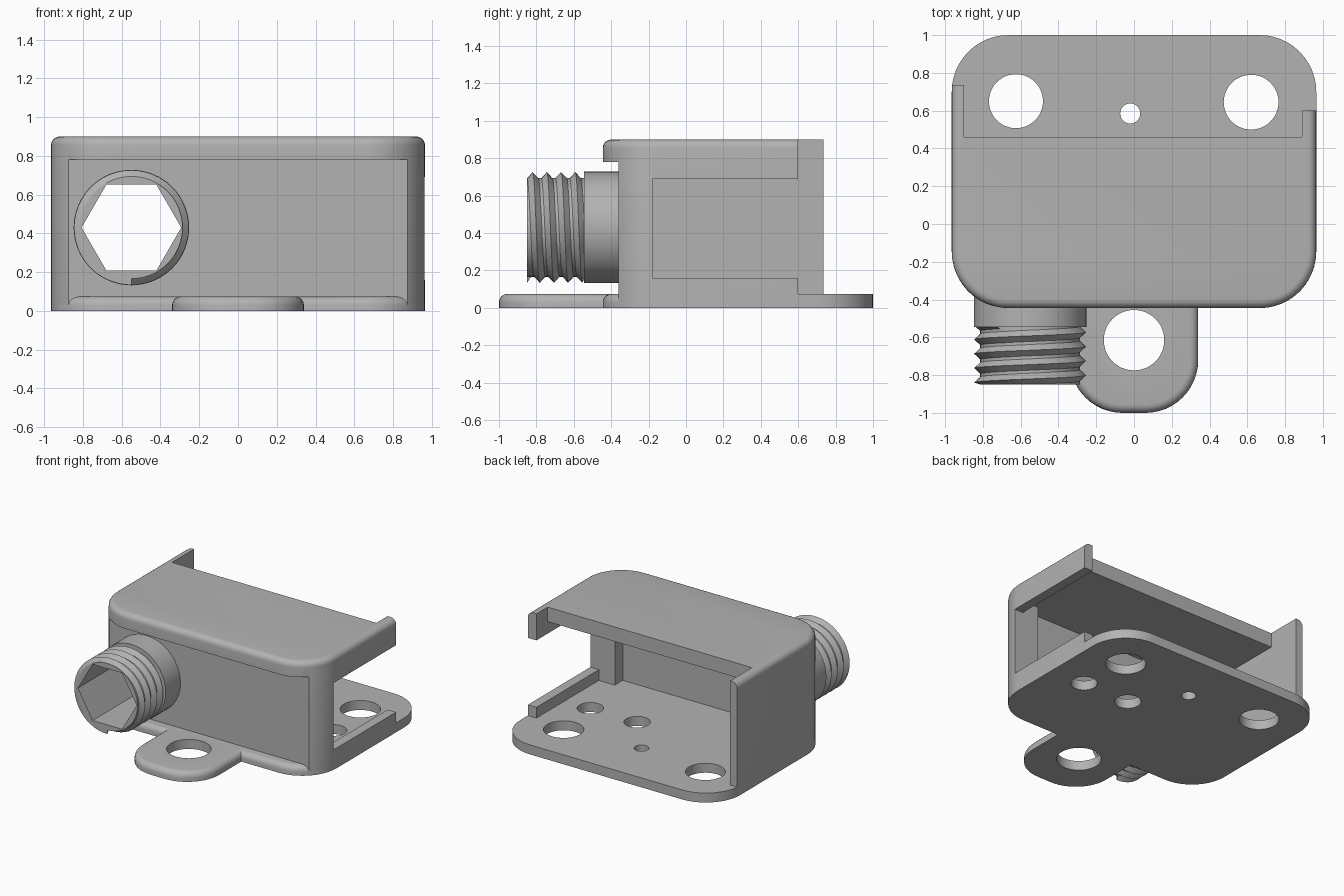
import bpy, bmesh
from math import sin, cos, pi, radians

cube = bpy.data.objects.get("Cube")
if cube:
    bpy.data.objects.remove(cube, do_unlink=True)

GREY = bpy.data.materials.new("light grey plastic")
TONE = (0.45, 0.45, 0.45, 1)
GREY.use_nodes = True
GREY.diffuse_color = TONE
GREY.node_tree.nodes["Principled BSDF"].inputs["Base Color"].default_value = TONE

HALF, FRONT, BACK, TOP, FLOOR = 0.965, -0.445, 1.0, 0.9, 0.075
CORNER, FACE_Y = 0.3, -0.36
SPOUT_X, SPOUT_Z = -0.55, 0.43


def arc(cx, cy, r, a0, a1, n=12):
    angles = [radians(a0 + (a1 - a0) * i / n) for i in range(n + 1)]
    return [(cx + r * cos(a), cy + r * sin(a)) for a in angles]


def make(name, bm):
    bmesh.ops.recalc_face_normals(bm, faces=bm.faces)
    mesh = bpy.data.meshes.new(name)
    bm.to_mesh(mesh)
    bm.free()
    mesh.materials.append(GREY)
    obj = bpy.data.objects.new(name, mesh)
    bpy.context.collection.objects.link(obj)
    return obj


def prism(name, outline, z0, z1, round_top=0):
    """Extrude an outline upward and optionally round its top rim."""
    bm = bmesh.new()
    face = bm.faces.new([bm.verts.new((x, y, z0)) for x, y in outline])
    up = bmesh.ops.extrude_face_region(bm, geom=[face])["geom"]
    for v in up:
        if isinstance(v, bmesh.types.BMVert):
            v.co.z = z1
    if round_top:
        rim = [e for e in bm.edges if all(abs(v.co.z - z1) < 1e-5 for v in e.verts)]
        bmesh.ops.bevel(bm, geom=rim, offset=round_top, segments=5,
                        profile=0.5, affect='EDGES')
    return make(name, bm)


def box(x0, x1, y0, y1, z0, z1):
    return prism("box", [(x0, y0), (x1, y0), (x1, y1), (x0, y1)], z0, z1)


def rod(name, r, y0, y1, sides=64):
    """Cylinder along y on the spout axis."""
    bm = bmesh.new()
    ring = [(SPOUT_X + r * cos(2 * pi * i / sides), SPOUT_Z + r * sin(2 * pi * i / sides))
            for i in range(sides)]
    face = bm.faces.new([bm.verts.new((x, y0, z)) for x, z in ring])
    for g in bmesh.ops.extrude_face_region(bm, geom=[face])["geom"]:
        if isinstance(g, bmesh.types.BMVert):
            g.co.y = y1
    return make(name, bm)


def combine(obj, other, operation='DIFFERENCE'):
    mod = obj.modifiers.new("combine", 'BOOLEAN')
    mod.operation, mod.object, mod.solver = operation, other, 'EXACT'
    bpy.context.view_layer.objects.active = obj
    bpy.ops.object.modifier_apply(modifier=mod.name)
    bpy.data.objects.remove(other, do_unlink=True)


def drill(obj, x, y, r):
    combine(obj, prism("drill", arc(x, y, r, 0, 352.5, 47), -0.1, 0.12))


# Housing: rounded block with softened top rim
cx = HALF - CORNER
outline = (arc(cx, FRONT + CORNER, CORNER, -90, 0) + arc(cx, BACK - CORNER, CORNER, 0, 90)
           + arc(-cx, BACK - CORNER, CORNER, 90, 180)
           + arc(-cx, FRONT + CORNER, CORNER, 180, 270))
housing = prism("housing", outline, 0, TOP, 0.045)

for cut in (
    (-0.9, 0.89, -0.28, 2, FLOOR, 0.785),       # inner cavity
    (-0.9, 0.89, 0.46, 2, 0.5, 2),              # roof ends here
    (0, 2, 0.6, 2, FLOOR, 2),                   # end of open side wall
    (-2, 0.5, 0.735, 2, FLOOR, 2),              # end of solid side wall
    (0.8, 2, -0.18, 0.7, 0.16, 0.69),           # side window
    (-2, 2, -2, FACE_Y, -1, 0.78),              # recessed front face
):
    combine(housing, box(*cut))

for hole in ((-0.625, 0.65, 0.143), (0.62, 0.645, 0.145), (-0.02, 0.585, 0.053),
             (0.67, 0.24, 0.095), (0.26, 0.24, 0.095)):
    drill(housing, *hole)

# Post beside the window, inside the front corner
window_post = box(0.75, 0.9, -0.3, -0.18, FLOOR - 0.01, 0.79)
window_post.name = "window_post"

# Front flange with mounting tab
flange_outline = (arc(cx, FRONT + CORNER, CORNER, -31, -90) + [(0.34, FRONT)]
                  + arc(0.06, -0.72, 0.28, 0, -90) + arc(-0.06, -0.72, 0.28, -90, -180)
                  + [(-0.34, FRONT)] + arc(-cx, FRONT + CORNER, CORNER, -90, -149))
flange = prism("front_flange", flange_outline, 0, FLOOR, 0.045)
drill(flange, 0, -0.615, 0.16)

# Threaded spout: collar, core and hexagonal bore
collar = rod("spout_collar", 0.298, -0.545, -0.34)
core = rod("spout_core", 0.264, -0.85, -0.34)
for part in (housing, collar, core):
    combine(part, rod("hex_bore", 0.257, -1.2, -0.2, 6))

# Helical ridge
bm = bmesh.new()
PITCH, STEPS, TURNS = 0.076, 48, 4.4
previous = None
for i in range(int(STEPS * TURNS) + 1):
    turn = i / STEPS
    a = -pi / 2 - 2 * pi * turn
    y = -0.858 + PITCH * turn
    row = []
    for dy, r in ((-0.032, 0.262), (0, 0.296), (0.032, 0.262)):
        row.append(bm.verts.new((SPOUT_X + r * cos(a), min(max(y + dy, -0.85), -0.54),
                                 SPOUT_Z + r * sin(a))))
    if previous:
        for k in (0, 1):
            bm.faces.new((previous[k], previous[k + 1], row[k + 1], row[k]))
    previous = row
thread = make("spout_thread", bm)

# Smooth curved surfaces, keep hard edges
bpy.ops.object.select_all(action='DESELECT')
for obj in (housing, window_post, flange, collar, core, thread):
    obj.select_set(True)
bpy.context.view_layer.objects.active = housing
bpy.ops.object.shade_smooth_by_angle(angle=radians(30))
